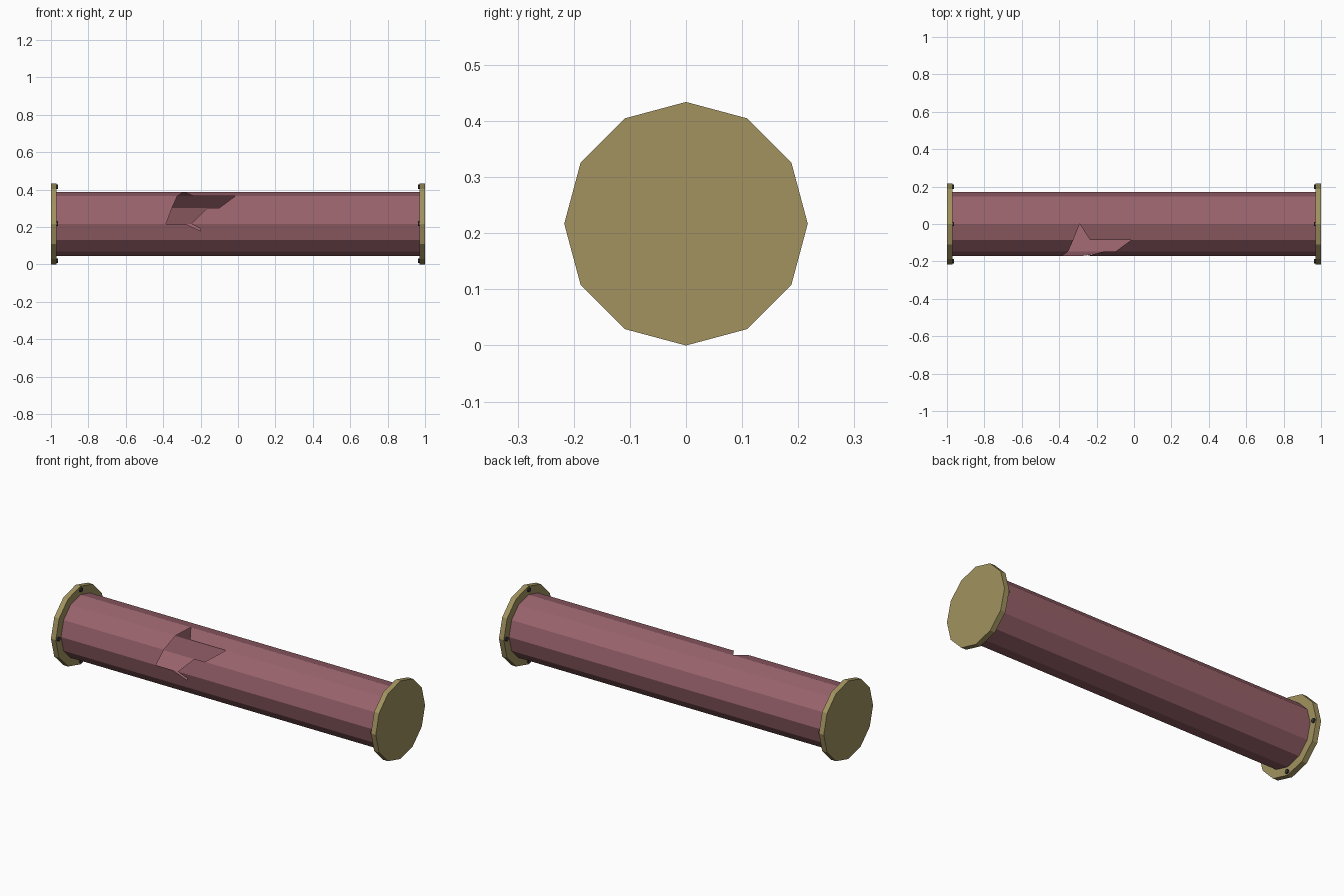
import bpy, bmesh
from math import cos, sin, pi, radians
from mathutils import Matrix

if "Cube" in bpy.data.objects:
    bpy.data.objects.remove(bpy.data.objects["Cube"])

CZ, R, FR = 0.217, 0.171, 0.217   # axis height, pipe radius, flange radius


def material(name, rgb):
    m = bpy.data.materials.new(name)
    m.diffuse_color = (*rgb, 1)
    m.use_nodes = True
    m.node_tree.nodes["Principled BSDF"].inputs["Base Color"].default_value = m.diffuse_color
    return m


def add_object(name, bm, mat):
    me = bpy.data.meshes.new(name)
    bm.to_mesh(me)
    bm.free()
    me.materials.append(mat)
    ob = bpy.data.objects.new(name, me)
    bpy.context.collection.objects.link(ob)
    return ob


paint = material("pipe_paint", (0.32, 0.125, 0.15))
brass = material("flange_metal", (0.36, 0.29, 0.115))
dark = material("bolt_metal", (0.04, 0.04, 0.045))


def rim(i):
    # i counts 30 degree steps from the top towards the front
    a = radians(30 * i)
    return -R * sin(a), CZ + R * cos(a)


# Pipe: thin 12-sided shell, with a jagged hole torn in four front facets
bm = bmesh.new()


def facet(i, pts):
    # pts are (x, t), t = 0 on the facet's upper edge and 1 on its lower edge
    (y0, z0), (y1, z1) = rim(i), rim(i + 1)
    bm.faces.new([bm.verts.new((x, y0 + (y1 - y0) * t, z0 + (z1 - z0) * t)) for x, t in pts])


# facet: hole's left top, left bottom, right top, right bottom
torn = {0: (-0.29, -0.325, -0.29, -0.235),
        1: (-0.325, -0.353, -0.015, -0.10),
        2: (-0.353, -0.385, -0.165, -0.25)}
for i in range(12):
    if i in torn:
        lt, lb, rt, rb = torn[i]
        facet(i, [(-1, 0), (-1, 1), (lb, 1), (lt, 0)])
        facet(i, [(rt, 0), (rb, 1), (1, 1), (1, 0)])
    elif i == 3:
        facet(i, [(-1, 0), (-1, 1), (1, 1), (1, 0), (-0.25, 0),
                  (-0.20, 0.30), (-0.20, 0.45), (-0.28, 0)])
    else:
        facet(i, [(-1, 0), (-1, 1), (1, 1), (1, 0)])
bmesh.ops.remove_doubles(bm, verts=bm.verts, dist=1e-5)
add_object("pipe", bm, paint)

# Flange discs and their four bolts at each end
for side, s in (("left", -1), ("right", 1)):
    bm = bmesh.new()
    turn = Matrix.Rotation(pi / 2, 4, 'Y')
    loops = [[bm.verts.new((s * x, FR * sin(k * pi / 6), CZ + FR * cos(k * pi / 6)))
              for k in range(12)] for x in (0.97, 1.0)]
    for loop in loops:
        bm.faces.new(loop)
    for k in range(12):
        n = (k + 1) % 12
        bm.faces.new((loops[0][k], loops[0][n], loops[1][n], loops[1][k]))
    bmesh.ops.recalc_face_normals(bm, faces=bm.faces)
    add_object(side + "_flange", bm, brass)

    bm = bmesh.new()
    for k in range(4):
        a = k * pi / 2
        pos = Matrix.Translation((s * 0.971, 0.198 * sin(a), CZ + 0.198 * cos(a)))
        bmesh.ops.create_cone(bm, cap_ends=True, segments=8, radius1=0.012,
                              radius2=0.012, depth=0.018, matrix=pos @ turn)
    add_object(side + "_bolts", bm, dark)
